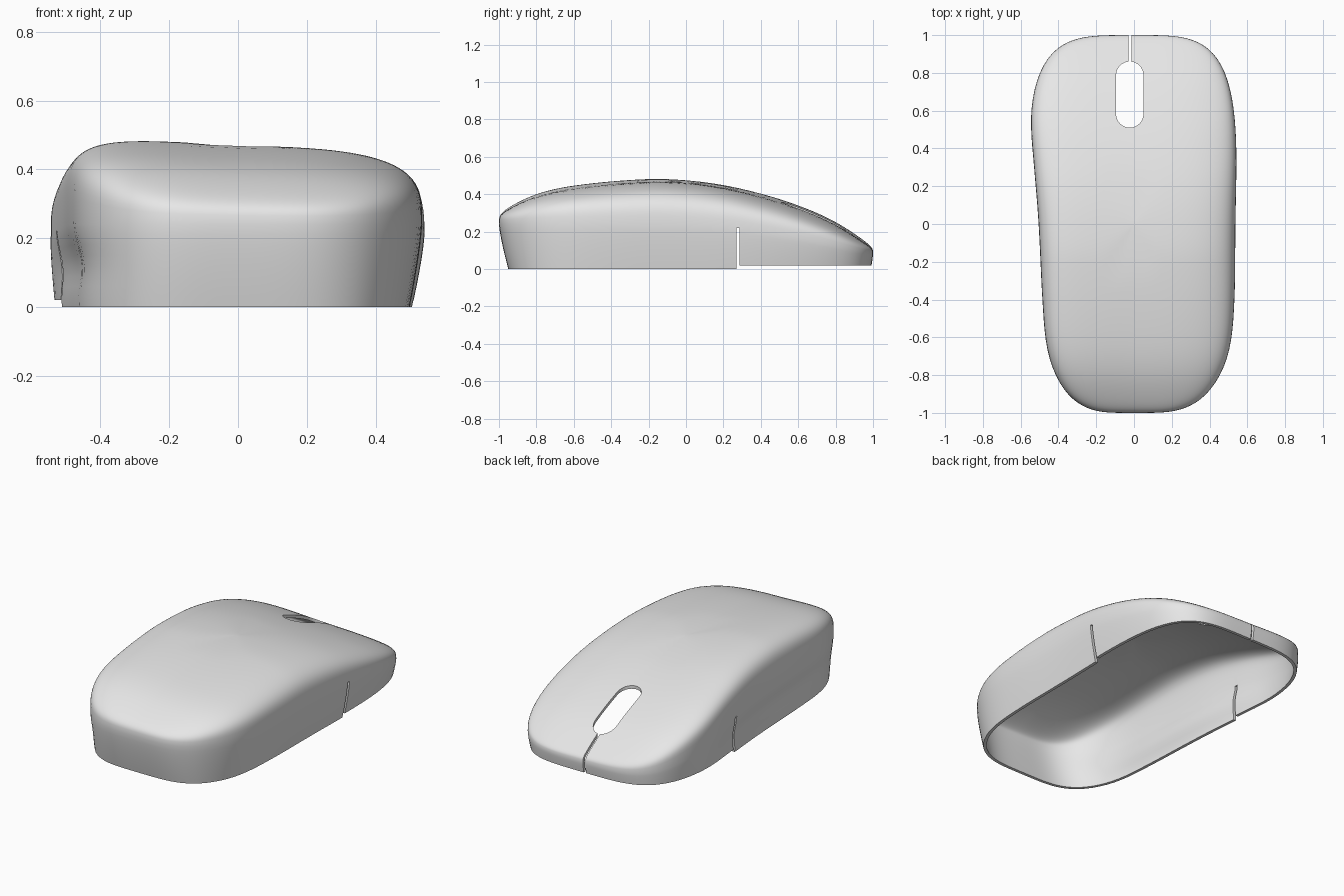
import bpy, bmesh, math

cube = bpy.data.objects.get("Cube")
if cube:
    bpy.data.objects.remove(cube, do_unlink=True)

SEGMENTS = 144
WALL_RINGS = 10
CROWN_RINGS = 26


def smooth_curve(points):
    """Smooth function through a few (position, value) pairs."""
    n = len(points) - 1
    slopes = []
    for i in range(n + 1):
        a, b = points[max(i - 1, 0)], points[min(i + 1, n)]
        slopes.append((b[1] - a[1]) / (b[0] - a[0]))

    def value(p):
        p = min(max(p, points[0][0]), points[n][0])
        i = 0
        while i < n - 1 and p > points[i + 1][0]:
            i += 1
        (x0, y0), (x1, y1) = points[i], points[i + 1]
        h = x1 - x0
        t = (p - x0) / h
        s = 1 - t
        return (y0 * (1 + 2 * t) * s * s + slopes[i] * h * t * s * s
                + y1 * t * t * (3 - 2 * t) - slopes[i + 1] * h * t * t * s)
    return value


# Shape along the length: half widths, crown height and height of the widest line
width_pos = smooth_curve([(-1, .47), (-.9, .5), (-.7, .53), (-.4, .535),
                          (0, .537), (.4, .545), (1, .55)])
width_neg = smooth_curve([(-1, .43), (-.9, .457), (-.7, .482), (-.4, .488),
                          (0, .505), (.3, .53), (.6, .562), (1, .57)])
crown = smooth_curve([(-1, .36), (-.8, .423), (-.6, .453), (-.2, .482), (0, .475),
                      (.2, .449), (.4, .404), (.6, .346), (.8, .272), (1, .165)])
belt = smooth_curve([(-1, .24), (-.4, .24), (.2, .225), (.6, .165), (.85, .11), (1, .08)])


def crown_height(x, y):
    tilt = -.05 * x if x < 0 else -.035 * x
    return crown(y) - .012 + tilt


def plan_x(u, y):
    return u * (width_pos(y) if u > 0 else width_neg(y))


def wall_point(u, v, t):
    """Side wall: t is 0 at the belt, 1 on the ground."""
    z0 = belt(v)
    lean = t ** 1.3
    if u > 0:
        inset = .036 * lean
    else:
        waist = max(0, 1 - ((v + .25) / .75) ** 2)
        inset = .014 * lean + .022 * waist * math.sin(math.pi * t) ** 2
    x = plan_x(u, v) - math.copysign(abs(u) ** 3, u) * inset
    y = v - math.copysign(abs(v) ** 3, v) * lean * (.05 if v < 0 else .012)
    return x, y, z0 * (1 - t)


def crown_point(u, v, phi):
    """Top: phi is a right angle at the belt, 0 at the middle."""
    p = 4 + (u * u if u < 0 else -.4 * u * u)
    r = math.sin(phi) ** (2 / p)
    f = max(math.cos(phi), 0) ** (2 / p)
    y = v * r
    x = plan_x(u * r, y)
    z0 = belt(v)
    return x, y, z0 + (crown_height(x, y) - z0) * f


# Shell surface: rings from below the ground up to the middle of the crown
outline = []
for k in range(SEGMENTS):
    c = math.cos(math.tau * k / SEGMENTS)
    s = math.sin(math.tau * k / SEGMENTS)
    d = (c ** 4 + s ** 4) ** .25
    outline.append((c / d, s / d))

bm = bmesh.new()
rings = []
for i in range(WALL_RINGS):
    t = 1.25 * (1 - i / WALL_RINGS)
    rings.append([bm.verts.new(wall_point(u, v, t)) for u, v in outline])
for i in range(CROWN_RINGS):
    phi = math.pi / 2 * (1 - i / CROWN_RINGS)
    rings.append([bm.verts.new(crown_point(u, v, phi)) for u, v in outline])
rings.append([bm.verts.new(crown_point(u, v, .0004)) for u, v in outline])
for low, high in zip(rings, rings[1:]):
    for k in range(SEGMENTS):
        n = (k + 1) % SEGMENTS
        bm.faces.new((low[k], low[n], high[n], high[k]))
pole = bm.verts.new((0, 0, crown_height(0, 0)))
for k in range(SEGMENTS):
    bm.faces.new((rings[-1][k], rings[-1][(k + 1) % SEGMENTS], pole))
mesh = bpy.data.meshes.new("top_shell")
bm.to_mesh(mesh)
bm.free()
shell = bpy.data.objects.new("top_shell", mesh)
bpy.context.collection.objects.link(shell)
bpy.context.view_layer.objects.active = shell
shell.select_set(True)

solid = shell.modifiers.new("wall_thickness", 'SOLIDIFY')
solid.thickness = .018
solid.offset = -1
bpy.ops.object.modifier_apply(modifier=solid.name)


def prism(name, outline_xy, z0, z1):
    bm = bmesh.new()
    base = bm.faces.new([bm.verts.new((x, y, z0)) for x, y in outline_xy])
    top = bmesh.ops.extrude_face_region(bm, geom=[base])["geom"]
    for vert in top:
        if isinstance(vert, bmesh.types.BMVert):
            vert.co.z = z1
    bmesh.ops.recalc_face_normals(bm, faces=bm.faces[:])
    me = bpy.data.meshes.new(name)
    bm.to_mesh(me)
    bm.free()
    ob = bpy.data.objects.new(name, me)
    ob.hide_render = True
    bpy.context.collection.objects.link(ob)
    return ob


def box(name, x0, x1, y0, y1, z0, z1):
    return prism(name, [(x0, y0), (x1, y0), (x1, y1), (x0, y1)], z0, z1)


# Wheel opening outline: a capsule
wheel = []
for k in range(34):
    a = math.pi * (k if k < 17 else k - 1) / 16
    wheel.append((-.0225 + .0725 * math.cos(a),
                  (.7875 if k < 17 else .5825) + .0725 * math.sin(a)))

# Cuts: flat base, raised button edge, side slots, button split, wheel opening
cutters = [
    box("base_cut", -2, 2, -2, 2, -1, 0),
    box("button_edge_cut", -2, 2, .277, 2, -1, .02),
    box("side_slot_cut", -2, 2, .269, .285, -1, .22),
    box("button_split_cut", -.03, -.014, .82, 2, -1, 1),
    prism("wheel_cut", wheel, -1, 1),
]
for cutter in cutters:
    cut = shell.modifiers.new(cutter.name, 'BOOLEAN')
    cut.operation = 'DIFFERENCE'
    cut.solver = 'EXACT'
    cut.object = cutter
    bpy.ops.object.modifier_apply(modifier=cut.name)
    bpy.data.objects.remove(cutter, do_unlink=True)

# Material and shading
grey = bpy.data.materials.new("light_grey")
grey.use_nodes = True
colour = (.8, .8, .8, 1)
grey.diffuse_color = colour
grey.node_tree.nodes["Principled BSDF"].inputs["Base Color"].default_value = colour
shell.data.materials.clear()
shell.data.materials.append(grey)
bpy.ops.object.shade_smooth_by_angle(angle=math.radians(35))
